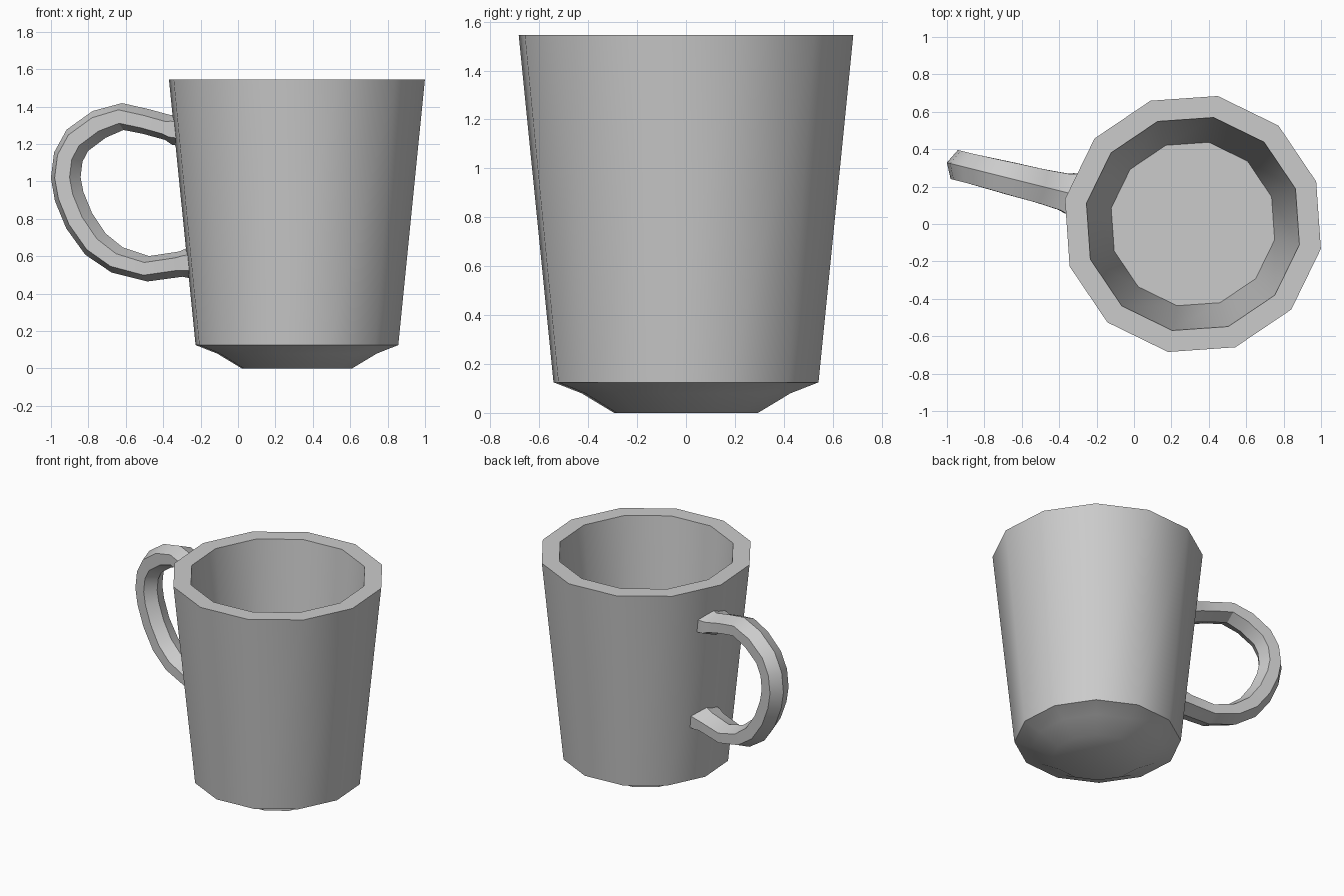
import bpy, bmesh
from math import sin, cos, radians, pi
from mathutils import Vector

if "Cube" in bpy.data.objects:
    bpy.data.objects.remove(bpy.data.objects["Cube"])

CX = 0.315          # mug axis
SIDES = 12


def loft(name, rings, smooth_deg):
    """Skin a list of equal-length point rings and cap both ends."""
    bm = bmesh.new()
    loops = [[bm.verts.new(p) for p in ring] for ring in rings]
    n = len(loops[0])
    for a, b in zip(loops, loops[1:]):
        for i in range(n):
            j = (i + 1) % n
            bm.faces.new((a[i], a[j], b[j], b[i]))
    bm.faces.new(loops[0])
    bm.faces.new(loops[-1])
    bmesh.ops.recalc_face_normals(bm, faces=bm.faces)
    mesh = bpy.data.meshes.new(name)
    bm.to_mesh(mesh)
    bm.free()
    obj = bpy.data.objects.new(name, mesh)
    bpy.context.collection.objects.link(obj)
    bpy.ops.object.select_all(action='DESELECT')
    obj.select_set(True)
    bpy.context.view_layer.objects.active = obj
    bpy.ops.object.shade_smooth_by_angle(angle=radians(smooth_deg))
    return obj


# Mug body: (radius, height) from foot, up the outside, over the rim, to inner floor
profile = [(0.30, 0), (0.435, 0.08), (0.552, 0.125), (0.697, 1.545),
           (0.58, 1.545), (0.445, 0.20)]


def polygon(r, z):
    angles = [radians(19 + 360 / SIDES * k) for k in range(SIDES)]
    return [(CX + r * cos(a), r * sin(a), z) for a in angles]


loft("mug_body", [polygon(r, z) for r, z in profile], 35)

# Handle: (distance from axis, height, half thickness, half width)
path = [(0.615, 1.275, 0.09, 0.115), (0.675, 1.28, 0.085, 0.11),
        (0.71, 1.288, 0.068, 0.10), (0.83, 1.32, 0.068, 0.092),
        (0.96, 1.347, 0.072, 0.088), (1.09, 1.305, 0.08, 0.083),
        (1.21, 1.22, 0.082, 0.08), (1.26, 1.13, 0.082, 0.08),
        (1.274, 1.02, 0.082, 0.08), (1.255, 0.92, 0.082, 0.08),
        (1.20, 0.79, 0.082, 0.08), (1.11, 0.665, 0.08, 0.083),
        (0.99, 0.58, 0.074, 0.088), (0.82, 0.533, 0.068, 0.092),
        (0.64, 0.558, 0.068, 0.10), (0.60, 0.563, 0.08, 0.11),
        (0.545, 0.567, 0.088, 0.112)]
turn = radians(166)
out = Vector((cos(turn), sin(turn), 0))
side = Vector((sin(turn), -cos(turn), 0))
up = Vector((0, 0, 1))
centres = [Vector((CX, 0, 0)) + out * s + up * z for s, z, _, _ in path]

rings = []
for i, (c, (_, _, thick, wide)) in enumerate(zip(centres, path)):
    tangent = (centres[min(i + 1, len(path) - 1)] - centres[max(i - 1, 0)]).normalized()
    normal = tangent.cross(side).normalized()
    # Hexagonal section with ridges on the outer and inner edge
    rings.append([c + normal * thick * cos(k * pi / 3)
                  + side * wide * sin(k * pi / 3) / sin(pi / 3) for k in range(6)])
loft("handle", rings, 30)
